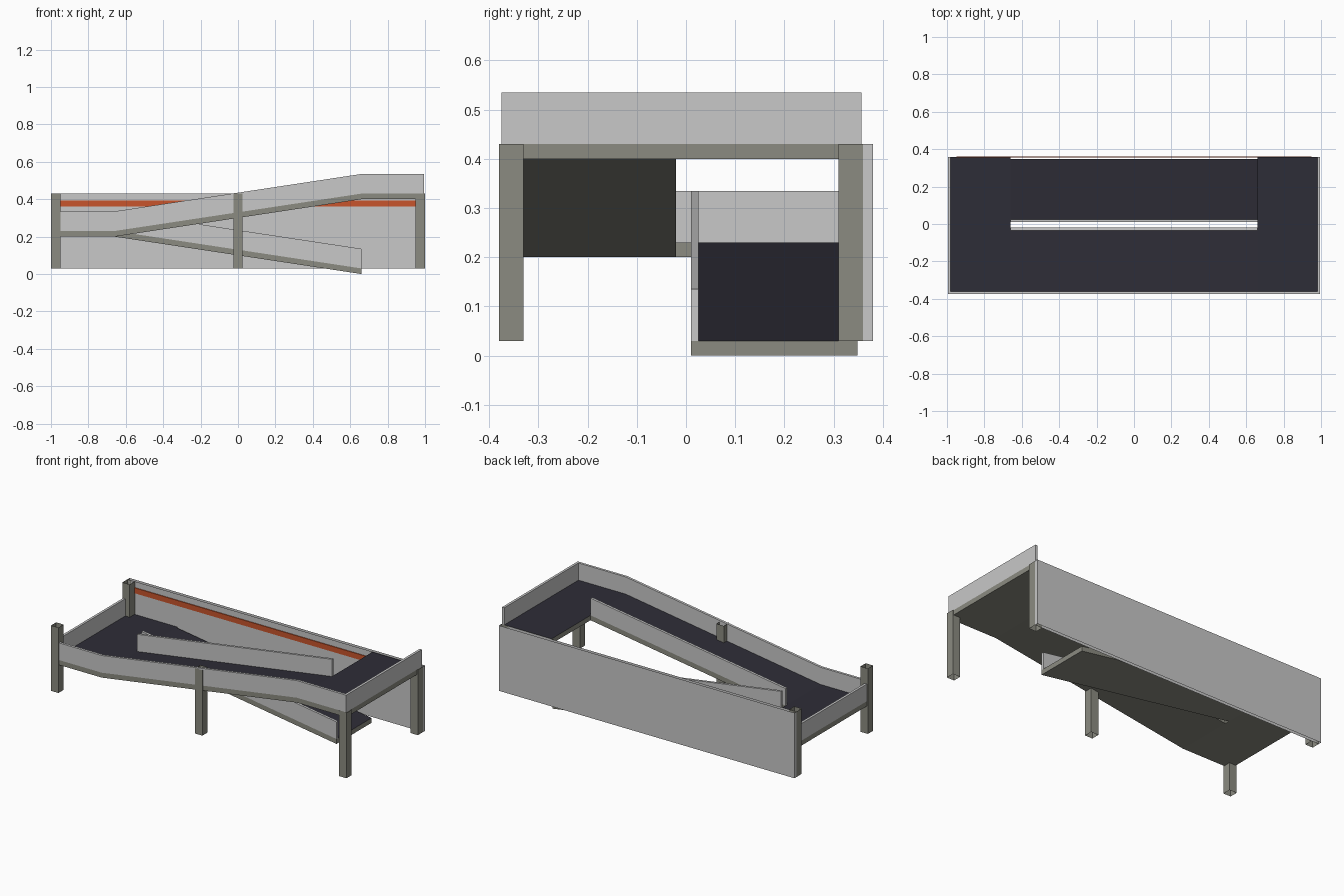
import bpy
import bmesh

cube = bpy.data.objects.get("Cube")
if cube:
    bpy.data.objects.remove(cube, do_unlink=True)


def material(name, rgb):
    m = bpy.data.materials.new(name)
    m.use_nodes = True
    m.diffuse_color = (*rgb, 1)
    m.node_tree.nodes["Principled BSDF"].inputs["Base Color"].default_value = (*rgb, 1)
    return m


CONCRETE = material("olive concrete", (0.26, 0.26, 0.22))
ASPHALT = material("dark asphalt", (0.027, 0.026, 0.038))
PANEL = material("light grey panel", (0.58, 0.58, 0.58))
ORANGE = material("orange stripe", (0.58, 0.09, 0.025))


def strip(name, path, height, y0, y1, mats, capped=True):
    """Extrude a band that follows an xz path (its lower edge) from y0 to y1."""
    bm = bmesh.new()
    outline = path + [(x, z + height) for x, z in reversed(path)]
    near = [bm.verts.new((x, y0, z)) for x, z in outline]
    far = [bm.verts.new((x, y1, z)) for x, z in outline]
    n, count = len(path), len(outline)
    # side faces, one quad per path segment
    for ring in (near, far):
        for i in range(n - 1):
            bm.faces.new((ring[i], ring[i + 1], ring[count - 2 - i], ring[count - 1 - i]))
    for i in range(count):
        j = (i + 1) % count
        is_end = i in (n - 1, count - 1)
        if capped or is_end:
            bm.faces.new((near[i], near[j], far[j], far[i]))
    bmesh.ops.recalc_face_normals(bm, faces=bm.faces)
    bm.normal_update()
    # the second material covers the upward faces
    if len(mats) > 1:
        for f in bm.faces:
            f.material_index = int(f.normal.z > 0.5)
    mesh = bpy.data.meshes.new(name)
    bm.to_mesh(mesh)
    bm.free()
    for m in mats:
        mesh.materials.append(m)
    ob = bpy.data.objects.new(name, mesh)
    bpy.context.collection.objects.link(ob)
    return ob


# Main dimensions
END, RAMP = 0.995, 0.66
FRONT, BACK = -0.375, 0.357
LOW, MID, HIGH = 0.0, 0.2, 0.4
SLAB, RAIL, THICK = 0.03, 0.105, 0.015
BASE, COLUMN = 0.03, 0.05

# Decks: two landings joined by one rising ramp, and a ramp down to the ground
road = [CONCRETE, ASPHALT]
strip("lower_landing", [(-END, MID), (-RAMP, MID)], SLAB, FRONT, BACK, road)
strip("upper_landing", [(RAMP, HIGH), (END, HIGH)], SLAB, FRONT, BACK, road)
strip("rising_ramp", [(-RAMP, MID), (RAMP, HIGH)], SLAB, FRONT, -0.02, road)
strip("entry_ramp", [(-RAMP, MID), (RAMP, LOW)], SLAB, 0.01, 0.348, road)

# Parapets standing on the decks
low, mid, high = LOW + SLAB, MID + SLAB, HIGH + SLAB
strip("front_parapet", [(-END, mid), (-RAMP, mid), (RAMP, high), (END, high)],
      RAIL, FRONT, FRONT + THICK, [PANEL])
strip("lower_end_parapet", [(-END, mid), (-END + THICK, mid)],
      RAIL, FRONT + THICK, BACK, [PANEL])
strip("upper_end_parapet", [(END - THICK, high), (END, high)],
      RAIL, FRONT + THICK, BACK, [PANEL])
strip("rising_ramp_parapet", [(-RAMP, mid), (RAMP, high)],
      RAIL, -0.035, -0.02, [PANEL])
strip("entry_ramp_parapet", [(-RAMP, mid), (RAMP, low)],
      RAIL, 0.01, 0.025, [PANEL])

# Hollow columns
columns = {
    "front_right_column": (-0.975, -0.38),
    "front_middle_column": (0, -0.38),
    "front_left_column": (0.975, -0.38),
    "back_right_column": (-0.975, 0.31),
    "back_left_column": (0.975, 0.31),
}
for name, (x, y) in columns.items():
    half = COLUMN / 2
    strip(name, [(x - half, BASE), (x + half, BASE)], HIGH, y, y + COLUMN,
          [CONCRETE], capped=False)

# Back wall with its painted stripe
strip("back_wall", [(-1, BASE), (1, BASE)], HIGH, 0.36, 0.38, [PANEL], capped=False)
strip("wall_stripe", [(-0.95, 0.36), (0.95, 0.36)], 0.033, 0.355, 0.36, [ORANGE])
